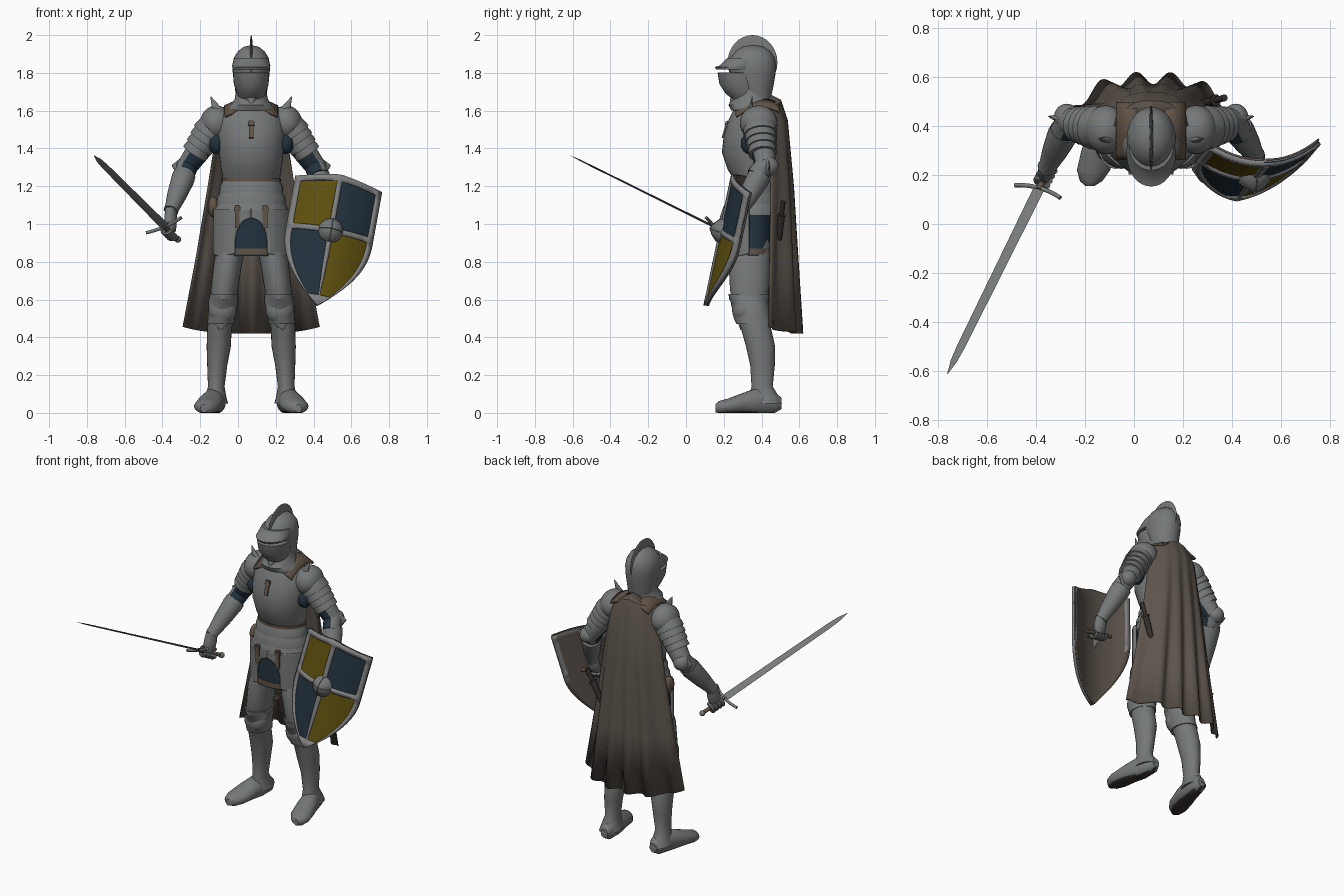
import bpy, bmesh, math
from mathutils import Vector, Matrix

old = bpy.data.objects.get("Cube")
if old:
    bpy.data.objects.remove(old, do_unlink=True)

X, Y, Z = Vector((1, 0, 0)), Vector((0, 1, 0)), Vector((0, 0, 1))
CX = 0.07  # body centre line
made = []


def material(name, r, g, b):
    m = bpy.data.materials.new(name)
    m.use_nodes = True
    m.diffuse_color = (r, g, b, 1)
    m.node_tree.nodes["Principled BSDF"].inputs["Base Color"].default_value = (r, g, b, 1)
    return m


STEEL = material("steel grey", .18, .19, .19)
TRIM = material("light steel", .22, .22, .22)
BLUE = material("dark blue", .016, .031, .046)
GOLD = material("dull yellow", .115, .08, .004)
CLOTH = material("brown cloth", .108, .088, .072)
LEATHER = material("brown leather", .12, .087, .062)
DARK = material("dark brown", .04, .032, .028)


def finish(name, bm, *mats):
    bmesh.ops.recalc_face_normals(bm, faces=bm.faces)
    mesh = bpy.data.meshes.new(name)
    bm.to_mesh(mesh)
    bm.free()
    for m in mats:
        mesh.materials.append(m)
    obj = bpy.data.objects.new(name, mesh)
    bpy.context.collection.objects.link(obj)
    made.append(obj)
    return obj


def tube(name, stations, mat, n=24, axis=None, side=X, floor=False):
    """Loft of ellipses; each station is x, y, z, radius across, radius along."""
    bm = bmesh.new()
    pts = [Vector(s[:3]) for s in stations]
    rings = []
    for i, s in enumerate(stations):
        t = axis or (pts[min(i + 1, len(pts) - 1)] - pts[max(i - 1, 0)]).normalized()
        v = t.cross(side).normalized()
        u = v.cross(t).normalized()
        ring = []
        for k in range(n):
            a = math.tau * k / n
            p = pts[i] + u * s[3] * math.cos(a) + v * s[4] * math.sin(a)
            if floor:
                p.z = max(p.z, 0)
            ring.append(bm.verts.new(p))
        rings.append(ring)
    for lo, hi in zip(rings, rings[1:]):
        for k in range(n):
            bm.faces.new((lo[k], lo[(k + 1) % n], hi[(k + 1) % n], hi[k]))
    bm.faces.new(rings[0])
    bm.faces.new(rings[-1])
    return finish(name, bm, mat)


def stack(name, rows, mat, x=CX, n=32):
    """Upright loft around one x; each row is z, y, radius x, radius y."""
    return tube(name, [(x, y, z, a, b) for z, y, a, b in rows], mat, n, axis=Z)


def rod(name, a, b, profile, mat, n=20, flat=1, side=X):
    """Straight tapered limb; profile is (fraction, radius)."""
    a, b = Vector(a), Vector(b)
    return tube(name, [(*a.lerp(b, t), r, r * flat) for t, r in profile], mat, n, (b - a).normalized(), side)


def ball(name, loc, radii, mat):
    bm = bmesh.new()
    bmesh.ops.create_uvsphere(bm, u_segments=28, v_segments=16, radius=1,
                              matrix=Matrix.LocRotScale(Vector(loc), None, Vector(radii)))
    return finish(name, bm, mat)


def box(name, loc, size, mat, tilt=0):
    bm = bmesh.new()
    bmesh.ops.create_cube(bm, size=1, matrix=Matrix.Translation(loc) @ Matrix.Rotation(tilt, 4, 'X')
                          @ Matrix.Diagonal((*size, 1)))
    return finish(name, bm, mat)


def recolour(obj, mat, direction, limit):
    """Give a second colour to the faces turned towards a direction."""
    obj.data.materials.append(mat)
    for f in obj.data.polygons:
        f.material_index = int(f.normal.dot(direction) > limit)


def sheet(name, us, vs, place, thick, mats, pick=lambda u, v: 0):
    """Grid surface; pick gives the material index of a cell or None to leave it out."""
    bm = bmesh.new()
    grid = [[bm.verts.new(place(u, v)) for u in us] for v in vs]
    for j in range(len(vs) - 1):
        for i in range(len(us) - 1):
            index = pick((us[i] + us[i + 1]) / 2, (vs[j] + vs[j + 1]) / 2)
            if index is not None:
                f = bm.faces.new((grid[j][i], grid[j][i + 1], grid[j + 1][i + 1], grid[j + 1][i]))
                f.material_index = index
    loose = [v for v in bm.verts if not v.link_faces]
    bmesh.ops.delete(bm, geom=loose, context='VERTS')
    obj = finish(name, bm, *mats)
    mod = obj.modifiers.new("thickness", 'SOLIDIFY')
    mod.thickness, mod.offset = thick, 0


def spread(a, b, n):
    return [a + (b - a) * i / n for i in range(n + 1)]


# Torso, layered waist lames, belt and gorget
stack("breastplate", [(1.23, .37, .15, .115), (1.29, .36, .16, .14), (1.38, .345, .172, .155),
                      (1.47, .35, .18, .15), (1.55, .36, .175, .135), (1.61, .37, .145, .115),
                      (1.65, .37, .09, .09)], STEEL)
for k in range(3):
    z, r = 1.23 - .06 * k, .155 + .014 * k
    stack("waist_lame", [(z + .01, .36, r - .012, r - .045), (z - .03, .36, r + .012, r - .03),
                         (z - .065, .36, r + .014, r - .027)], STEEL)
stack("belt", [(1.225, .365, .157, .122), (1.242, .365, .157, .122)], LEATHER)
stack("gorget", [(1.6, .35, .13, .11), (1.63, .34, .11, .115), (1.66, .35, .088, .1), (1.71, .35, .08, .085)], STEEL)
rod("gorget_point", (CX, .28, 1.68), (CX, .232, 1.63), [(0, .05), (1, .004)], STEEL)
box("chest_strap", (CX, .21, 1.5), (.024, .016, .095), LEATHER, -.3)
box("chest_buckle", (CX, .216, 1.53), (.034, .018, .02), LEATHER, -.3)

# Cloth skirt with a hem
stack("skirt", [(1.07, .35, .17, .12), (.83, .347, .193, .125)], BLUE)
stack("skirt_hem", [(.838, .347, .196, .128), (.87, .347, .194, .128)], LEATHER)

# Helmet, visor and crest
stack("helmet_skull", [(1.67, .375, .08, .075), (1.73, .365, .088, .098), (1.79, .355, .097, .118),
                       (1.84, .35, .1, .127), (1.88, .352, .092, .117), (1.915, .355, .07, .09),
                       (1.938, .355, .04, .055), (1.945, .355, .01, .015)], STEEL)
stack("chin_guard", [(1.65, .335, .06, .075), (1.69, .31, .076, .1), (1.74, .285, .092, .108),
                     (1.8, .275, .096, .108), (1.803, .275, .085, .095)], STEEL)
stack("visor", [(1.818, .28, .096, .12), (1.83, .28, .1, .127), (1.84, .29, .101, .11),
                (1.88, .315, .09, .095)], STEEL)
ball("crest", (CX, .352, 1.855), (.01, .132, .145), STEEL)

# Cape with spreading folds
CAPE = [(1.685, .09, .44, .03), (1.655, .15, .5, .1), (1.55, .175, .535, .1), (1.2, .225, .562, .12),
        (.8, .29, .578, .15), (.42, .36, .592, .18)]


def cape_point(s, row):
    z, half, back, wrap = CAPE[row]
    t = (1.685 - z) / 1.265
    fold = .026 * t ** 1.5 * math.cos(math.tau * (s + .17) / .39)
    return (CX + half * s, back - wrap * abs(s) ** 3 + fold, z + .035 * t * abs(s) ** 3 - .05 * (1 - t) ** 8 * abs(s))


sheet("cape", spread(-1, 1, 60), range(len(CAPE)), cape_point, .008, [CLOTH])

ELBOW = (.335, .42, 1.31)
LEG = [(.09, .35, .95, .075, .095), (.122, .335, .8, .076, .11), (.143, .335, .65, .072, .102),
       (.148, .34, .57, .068, .09), (.168, .37, .45, .065, .08), (.172, .395, .35, .064, .077),
       (.18, .405, .25, .053, .065), (.185, .403, .14, .044, .056), (.187, .415, .08, .056, .08),
       (.187, .42, .05, .065, .088)]
FOOT = [(.18, .505, .05, .025, .03), (.183, .47, .055, .048, .058), (.197, .38, .06, .058, .075),
        (.217, .3, .05, .068, .055), (.235, .22, .035, .068, .04), (.245, .175, .028, .046, .035),
        (.25, .155, .024, .018, .022)]

for side, word, WRIST in ((-1, "right_", (.425, .23, 1.07)), (1, "left_", (.425, .28, 1.06))):
    def at(x, *rest):
        return (CX + side * x, *rest)

    # Legs, knees and shoes
    tube(word + "leg_armour", [at(*s) for s in LEG], STEEL, axis=Z)
    tube(word + "knee_lames", [at(.144, .335, .63, .078, .11), at(.147, .335, .6, .076, .106),
                               at(.147, .335, .595, .08, .1), at(.158, .35, .5, .072, .097),
                               at(.163, .36, .47, .072, .093)], STEEL, axis=Z)
    ball(word + "knee_cap", at(.152, .31, .545), (.075, .066, .08), STEEL)
    rod(word + "knee_point", at(.155, .3, .52), at(.165, .29, .44), [(0, .06), (.5, .045), (1, .004)], STEEL, flat=.5)
    box(word + "thigh_strap", at(.1, .435, .66), (.06, .02, .022), LEATHER)
    shoe = tube(word + "shoe", [at(*s) for s in FOOT], STEEL, axis=-Y, floor=True)
    recolour(shoe, DARK, -Z, .8)

    # Thigh plates hung from the waist, parted by a round arch
    def plate_point(u, z, side=side):
        drop = 1 - max(0, min(1, (1.03 - z) / .13))
        inner = .44 * math.sqrt(1 - drop * drop)
        a = inner + (1.45 - inner) * u
        low = z - .015 * math.sin(math.pi * u) * (1.08 - z) / .235
        return (CX + side * .199 * math.sin(a), .352 - .142 * math.cos(a), low)

    sheet(word + "thigh_plate", spread(0, 1, 12), spread(1.08, .845, 40), plate_point, .012, [STEEL])
    box(word + "plate_strap", at(.074, .215, 1.04), (.026, .018, .12), LEATHER)
    box(word + "plate_buckle", at(.074, .212, 1.08), (.036, .02, .02), LEATHER)

    # Shoulder: leather strap, rounded guard, overlapping lames, spike
    sheet(word + "shoulder_strap", [.055, .095, .14], spread(0, 1, 10),
          lambda x, t, at=at: at(x, .265 + .23 * t, 1.575 + .085 * math.sin(math.pi * (.12 + .65 * t)) - .45 * (x - .055)),
          .014, [LEATHER])
    ball(word + "shoulder_guard", at(.185, .385, 1.535), (.085, .1, .092), STEEL)
    ball(word + "armpit_cloth", at(.185, .34, 1.425), (.04, .05, .055), BLUE)
    top, end = Vector(at(.18, .385, 1.55)), Vector(at(.295, .405, 1.38))
    for k in range(4):
        a, b = top.lerp(end, .15 + .2 * k), top.lerp(end, .45 + .2 * k)
        r = .086 - .005 * k
        rod(word + "arm_lame", a, b, [(0, r - .008), (.7, r), (1, r), (1, r - .02)], STEEL, flat=1.05)
    rod(word + "shoulder_spike", at(.165, .34, 1.57), at(.215, .35, 1.675), [(0, .035), (.5, .02), (1, .002)],
        STEEL, flat=.5)

    # Arm: plated sleeve with cloth at the front and inside, elbow guard with a fin, flared forearm
    inward = Vector((-side * .6, -.8, 0))
    sleeve = rod(word + "sleeve", at(.2, .39, 1.5), at(*ELBOW), [(0, .07), (.6, .064), (1, .056)], STEEL)
    recolour(sleeve, BLUE, inward, .25)
    crook = rod(word + "elbow_cloth", at(*ELBOW), at(.36, .37, 1.25), [(0, .056), (1, .054)], STEEL)
    recolour(crook, BLUE, inward, .25)
    ball(word + "elbow_guard", at(.345, .435, 1.305), (.052, .056, .052), STEEL)
    rod(word + "elbow_fin", at(.335, .42, 1.295), at(.42, .44, 1.31), [(0, .065), (.5, .05), (1, .004)],
        STEEL, flat=.35, side=Z)
    rod(word + "forearm", at(*ELBOW), at(*WRIST), [(.2, .045), (.2, .06), (.3, .062), (.65, .052), (.95, .038),
                                                  (1, .04)], STEEL)

# Sword, held out and upward
GUARD, TIP = Vector((-.39, .14, .99)), Vector((-.762, -.613, 1.363))
along = (TIP - GUARD).normalized()
across = Vector((.19, -.05, .08))
across = (across - along * across.dot(along)).normalized()
rod("sword_blade", GUARD, TIP, [(0, .024), (.85, .018), (.93, .014), (1, .001)], STEEL, n=4, flat=.25, side=across)
bow = [GUARD + across * .105 * s + along * .018 * (s * s - .5) for s in spread(-1, 1, 8)]
tube("sword_crossguard", [(*p, .009, .009) for p in bow], STEEL, n=10, side=along)
rod("sword_grip", GUARD, GUARD - along * .17, [(0, .013), (1, .012)], LEATHER, n=12)
ball("sword_pommel", GUARD - along * .175, (.018, .018, .018), STEEL)


# Gloved hands curled around a bar
def hand(word, wrist, centre, bar):
    rod(word + "palm", wrist, centre, [(-.1, .038), (.4, .042), (.8, .04), (1, .025)], STEEL, flat=.75, side=bar)
    p = bar.cross(Z).normalized()
    q = bar.cross(p)
    for k in range(4):
        c = centre + bar * (k - 1.5) * .024
        arc = [c + (p * math.cos(a) + q * math.sin(a)) * .028 for a in spread(-1.8, 2.9, 9)]
        tube(word + "finger", [(*v, .013, .012) for v in arc], STEEL, n=8, side=bar)


hand("right_", Vector((CX - .425, .23, 1.07)), GUARD - along * .075, along)

# Curved shield: painted quarters, raised border and cross, wooden back
su = Vector((.98, .033, -.187)).normalized()
sw = Vector((.175, .204, .963)).normalized()
sn = su.cross(sw)
CHORD, LONG, HALF, BAR = Vector((.5325, .328, 1.21)), .685, .227, .271


def shield_point(s, v, lift=0):
    w = HALF * (1 - max(0, (v - .3) / (LONG - .3)) ** 2)
    x = s * w / HALF
    peak = .035 * (1 - abs(s)) * max(0, 1 - v / .2)
    return CHORD + su * s * w - sw * (v - peak) + sn * (.085 * (1 - x * x) + lift)


def is_trim(s, v):
    return abs(s) > .88 or abs(s) < .06 or abs(v - BAR) < .014 or v < .028 or v > LONG - .045


half = [.06, .2, .33, .47, .6, .74, .88, 1]
cols = [-s for s in reversed(half)] + half
rows = spread(0, LONG - .001, 24)
sheet("shield_trim", cols, rows, shield_point, .026, [TRIM], lambda s, v: 0 if is_trim(s, v) else None)
sheet("shield_field", cols, rows, shield_point, .006, [BLUE, GOLD], lambda s, v: int((s < 0) == (v < BAR)))
sheet("shield_back", cols, rows, lambda s, v: shield_point(s, v, -.011), .008, [CLOTH])
boss = shield_point(0, BAR)
rod("shield_boss", boss, boss + sn * .06, [(0, .066), (.25, .062), (.6, .045), (.8, .03), (1, .008)], STEEL, n=16)
for lean in (su, sw):
    rod("boss_ridge", boss - lean * .064, boss + lean * .064, [(0, .02), (.25, .05), (.5, .068), (.75, .05), (1, .02)],
        STEEL, n=12, flat=.12, side=sn)
grip = shield_point(0, BAR - .02, -.06)
rod("shield_handle", grip - su * .1, grip + su * .1, [(0, .012), (1, .012)], LEATHER, n=10, side=Z)
hand("left_", Vector((CX + .425, .28, 1.06)), grip, su)

# Dagger and pouch on the belt
rod("dagger_sheath", (.27, .49, .9), (.33, .505, 1.04), [(0, .008), (.2, .016), (1, .02)], DARK, n=10)
rod("dagger_handle", (.33, .505, 1.04), (.37, .515, 1.12), [(0, .024), (.12, .024), (.12, .012), (1, .014)], DARK, n=10)
ball("belt_pouch", (CX - .2, .37, 1.09), (.03, .045, .055), LEATHER)

# Smooth shading with sharp edges kept
bpy.ops.object.select_all(action='DESELECT')
for obj in made:
    obj.select_set(True)
bpy.context.view_layer.objects.active = made[0]
bpy.ops.object.shade_smooth_by_angle(angle=math.radians(38))
